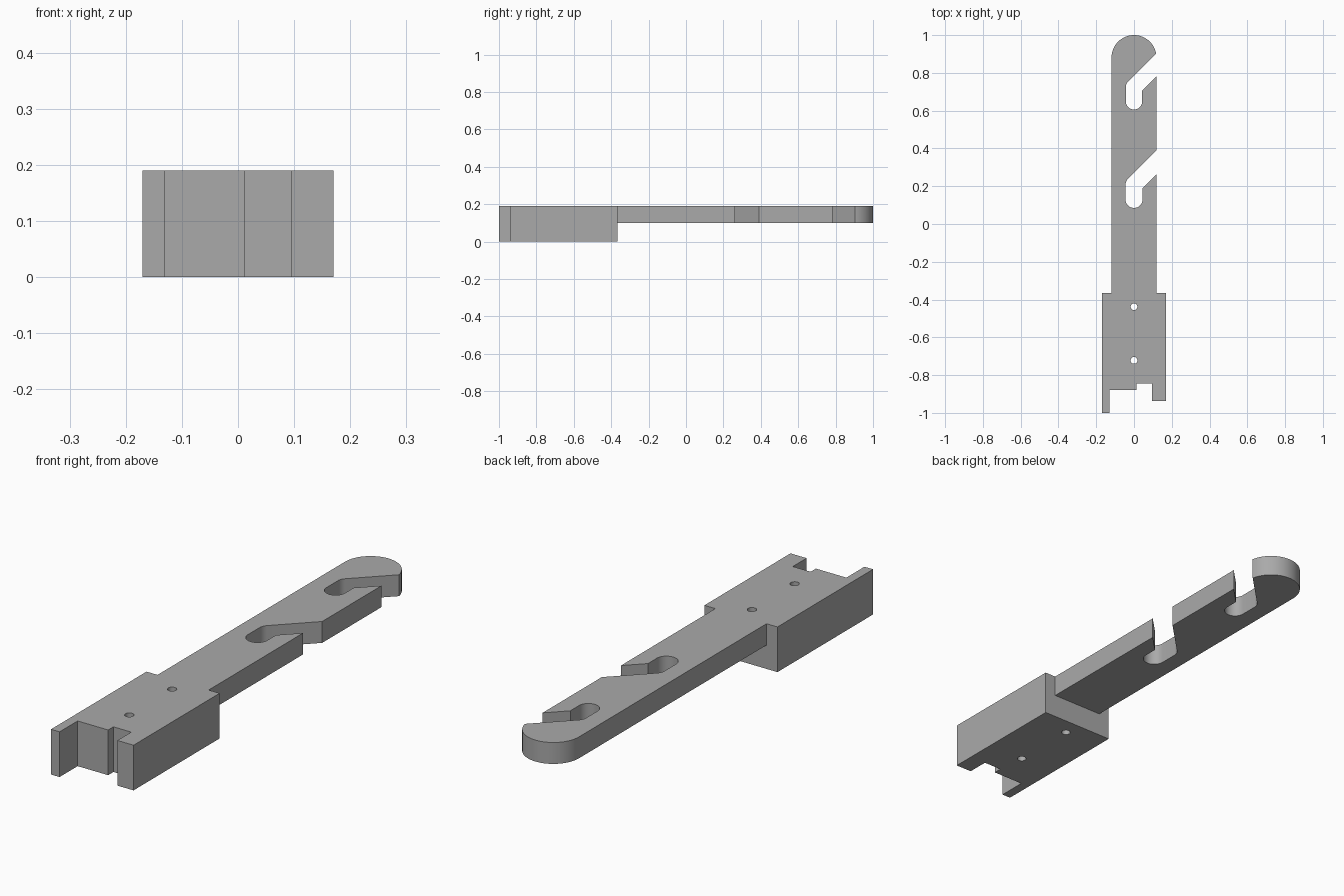
import bpy
import bmesh
from math import cos, sin, radians, sqrt

TOP = 0.19
ARM_HALF = 0.119
BASE_BACK = -0.365

cube = bpy.data.objects.get("Cube")
if cube:
    bpy.data.objects.remove(cube, do_unlink=True)

grey = bpy.data.materials.new("plain grey")
grey.use_nodes = True
grey.diffuse_color = (0.4, 0.4, 0.4, 1)
grey.node_tree.nodes["Principled BSDF"].inputs["Base Color"].default_value = (0.4, 0.4, 0.4, 1)


def arc(cx, cy, r, start, end, steps):
    angles = [radians(start + (end - start) * i / steps) for i in range(steps + 1)]
    return [(cx + r * cos(a), cy + r * sin(a)) for a in angles]


def prism(name, outline, low, high):
    """Extrude a counter-clockwise outline from low to high."""
    bm = bmesh.new()
    face = bm.faces.new([bm.verts.new((x, y, low)) for x, y in outline])
    lid = bmesh.ops.extrude_face_region(bm, geom=[face])["geom"]
    bmesh.ops.translate(bm, vec=(0, 0, high - low),
                        verts=[v for v in lid if isinstance(v, bmesh.types.BMVert)])
    bmesh.ops.recalc_face_normals(bm, faces=bm.faces)
    mesh = bpy.data.meshes.new(name)
    bm.to_mesh(mesh)
    bm.free()
    mesh.materials.append(grey)
    obj = bpy.data.objects.new(name, mesh)
    bpy.context.collection.objects.link(obj)
    return obj


def combine(target, tool, operation):
    """Apply a boolean and remove the tool."""
    bpy.context.view_layer.objects.active = target
    mod = target.modifiers.new(operation.title(), "BOOLEAN")
    mod.operation = operation
    mod.solver = "EXACT"
    mod.object = tool
    bpy.ops.object.modifier_apply(modifier=mod.name)
    bpy.data.objects.remove(tool, do_unlink=True)


def hook_slot(bottom, elbow, r):
    """Straight slot with a round end that bends 45 degrees out to the side."""
    reach = 0.2
    outline = arc(0, bottom, r, 180, 360, 24)
    outline += [(r, elbow - r * (sqrt(2) - 1)),
                (reach, elbow + reach - r * sqrt(2)),
                (reach, elbow + reach + r * sqrt(2))]
    outline += arc(0, elbow, r, 135, 180, 8)
    return prism("slot_cutter", outline, 0, 0.3)


# Thick base block with a stepped notch between two uneven prongs
bracket = prism("hook_bracket", [
    (-0.17, -1), (-0.13, -1), (-0.13, -0.88), (0.012, -0.88),
    (0.012, -0.845), (0.095, -0.845), (0.095, -0.937), (0.17, -0.937),
    (0.17, BASE_BACK), (-0.17, BASE_BACK)], 0, TOP)

# Thin arm with a round tip
root = BASE_BACK - 0.1
arm = prism("arm", [(-ARM_HALF, root), (ARM_HALF, root)]
            + arc(0, 1 - ARM_HALF, ARM_HALF, 0, 180, 48), 0.1, TOP)

# Two hook slots in the arm
combine(arm, hook_slot(0.649, 0.725, 0.043), "DIFFERENCE")
combine(arm, hook_slot(0.13, 0.207, 0.045), "DIFFERENCE")
combine(bracket, arm, "UNION")

# Two screw holes through the base
for y in (-0.438, -0.722):
    hole = prism("hole_cutter", arc(0, y, 0.018, 0, 345, 23), -0.1, 0.3)
    combine(bracket, hole, "DIFFERENCE")

# Smooth round walls, crisp edges
bpy.ops.object.select_all(action="DESELECT")
bracket.select_set(True)
bpy.context.view_layer.objects.active = bracket
bpy.ops.object.shade_smooth_by_angle(angle=radians(30))
